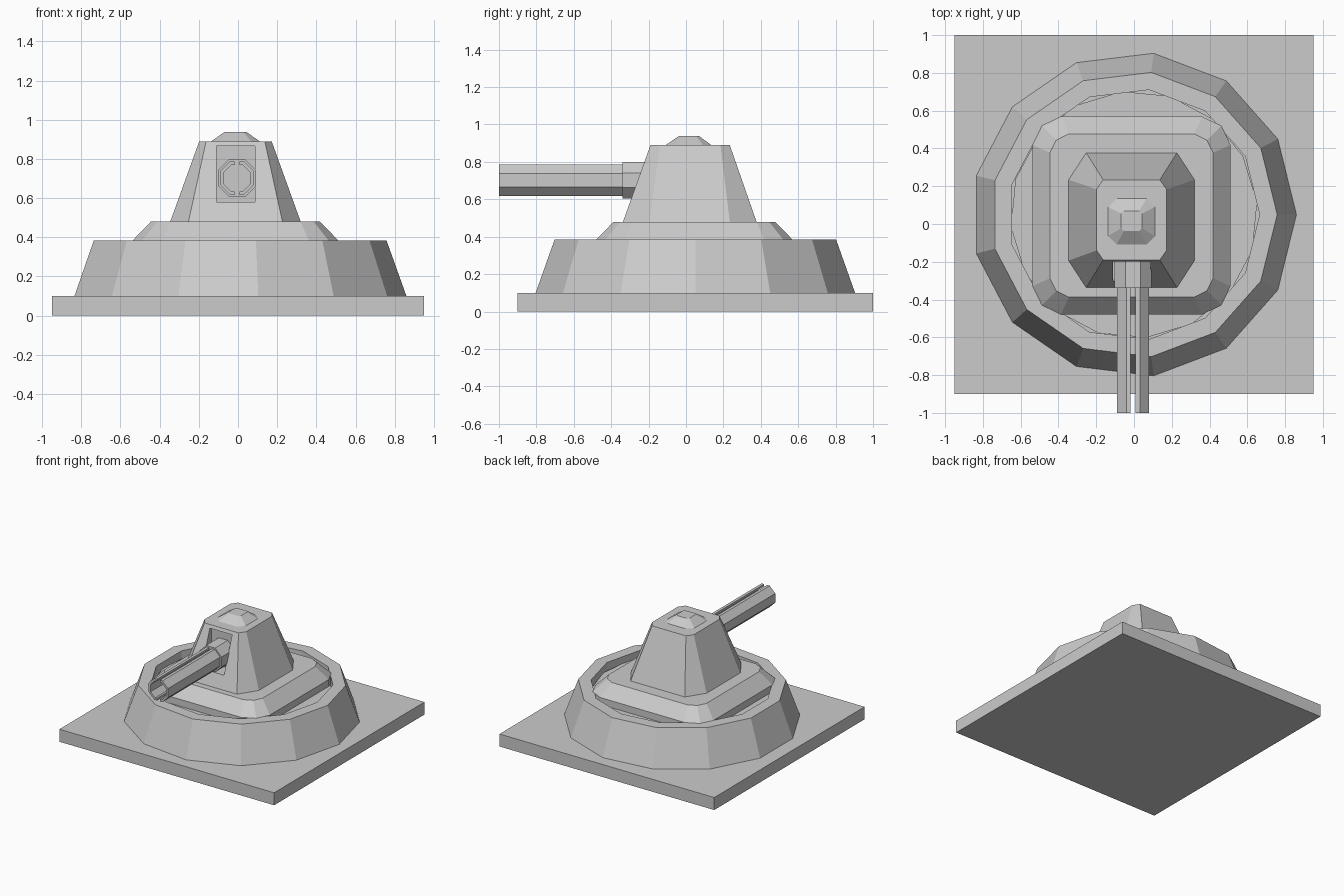
import bpy, bmesh
from math import cos, sin, pi

if "Cube" in bpy.data.objects:
    bpy.data.objects.remove(bpy.data.objects["Cube"])


def loft(name, loops, closed=False):
    """Skin a stack of equal-length loops; cap the ends unless closed on itself."""
    bm = bmesh.new()
    rows = [[bm.verts.new(p) for p in loop] for loop in loops]
    n = len(rows[0])
    pairs = list(zip(rows, rows[1:] + rows[:1])) if closed else list(zip(rows, rows[1:]))
    for a, b in pairs:
        for i in range(n):
            j = (i + 1) % n
            bm.faces.new((a[i], a[j], b[j], b[i]))
    if not closed:
        bm.faces.new(rows[0])
        bm.faces.new(rows[-1])
    bmesh.ops.recalc_face_normals(bm, faces=bm.faces)
    mesh = bpy.data.meshes.new(name)
    bm.to_mesh(mesh)
    bm.free()
    ob = bpy.data.objects.new(name, mesh)
    bpy.context.collection.objects.link(ob)
    return ob


def ngon(n, r, z, cx=0, cy=0.05, turn=0):
    return [(cx + r * cos(2 * pi * i / n + turn), cy + r * sin(2 * pi * i / n + turn), z)
            for i in range(n)]


def rect(cx, cy, hx, hy, bx, by, z, bulge=None):
    """Rectangle with cut corners; bulge adds a middle point to each corner."""
    pts = []
    for sx, sy in ((1, 1), (-1, 1), (-1, -1), (1, -1)):
        corner = [(hx, hy - by), (hx - bx, hy)]
        if bulge:
            corner.insert(1, (hx - bulge * bx, hy - bulge * by))
        if sx * sy < 0:
            corner.reverse()
        pts += [(cx + sx * x, cy + sy * y, z) for x, y in corner]
    return pts


def box(name, x0, x1, y0, y1, z0, z1):
    return loft(name, [[(x0, y0, z), (x1, y0, z), (x1, y1, z), (x0, y1, z)] for z in (z0, z1)])


# Ground plate, sloped 13-sided ring wall and the floor inside it
box("base_plate", -0.95, 0.95, -0.90, 1.0, 0, 0.10)
loft("ring_wall", [ngon(13, r, z) for r, z in
                   ((0.86, 0.1), (0.758, 0.385), (0.665, 0.385), (0.665, 0.1))], closed=True)
loft("ring_floor", [ngon(16, 0.655, z, turn=0.1) for z in (0.1, 0.33)])

# Rounded-square turntable
loft("turntable", [rect(-0.013, 0.045, h, h, b, b, z, 0.33) for h, b, z in
                   ((0.524, 0.15, 0.32), (0.524, 0.15, 0.385), (0.432, 0.10, 0.48))])

# Tapered turret with cut corners, and its roof cap
turret = loft("turret", [rect(-0.013, 0.02, 0.333, 0.357, 0.093, 0.143, 0.48),
                         rect(-0.013, 0.022, 0.185, 0.212, 0.035, 0.05, 0.89)])
loft("roof_cap", [rect(-0.013, 0.013, 0.124, 0.122, 0.045, 0.045, 0.89),
                  rect(-0.013, 0.016, 0.056, 0.054, 0.015, 0.015, 0.938)])

# Barrel opening cut into the turret front
cutter = box("opening_cutter", -0.11, 0.087, -0.6, -0.18, 0.58, 0.865)
cutter.hide_render = True
cut = turret.modifiers.new("opening", 'BOOLEAN')
cut.operation = 'DIFFERENCE'
cut.solver = 'EXACT'
cut.object = cutter
bpy.context.view_layer.objects.active = turret
bpy.ops.object.modifier_apply(modifier="opening")
bpy.data.objects.remove(cutter)

# Octagonal collar at the root of the barrel
BX, BZ = -0.005, 0.702
collar = [(x + BX, z + BZ) for x, z, _ in rect(0, 0, 0.097, 0.097, 0.057, 0.057, 0)]
loft("barrel_collar", [[(x, y, z) for x, z in collar] for y in (-0.34, -0.15)])

# Split barrel: two half-octagon shells with a slit between them
half = [(0.013, 0.085), (0.036, 0.085), (0.085, 0.036),
        (0.085, -0.036), (0.036, -0.085), (0.013, -0.085),
        (0.013, -0.068), (0.029, -0.068), (0.068, -0.029),
        (0.068, 0.029), (0.029, 0.068), (0.013, 0.068)]
for side, label in ((1, "right"), (-1, "left")):
    loft("barrel_half_" + label,
         [[(BX + side * x, y, BZ + z) for x, z in half] for y in (-1.0, -0.34)])
